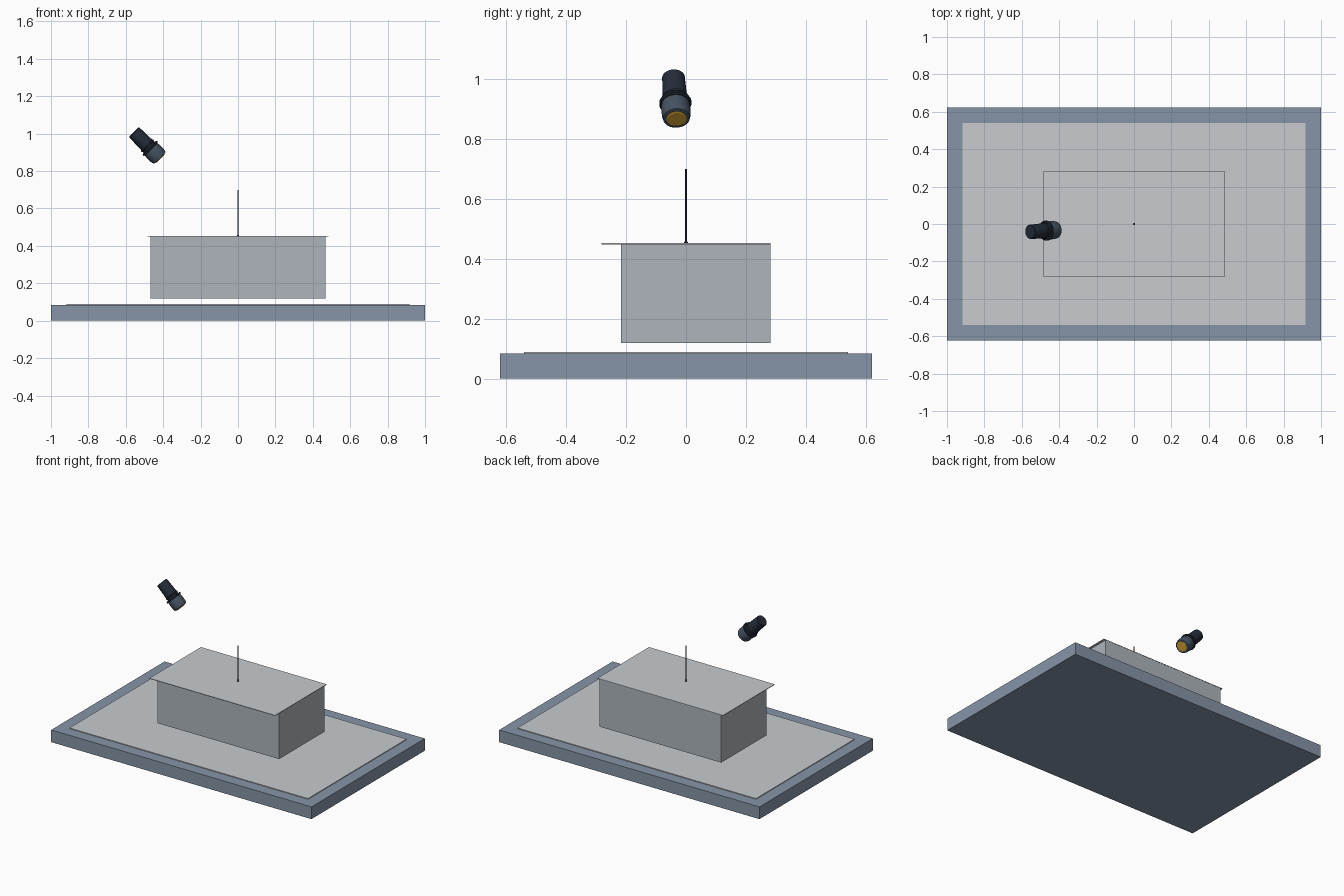
import bpy, bmesh, math
from mathutils import Vector

if "Cube" in bpy.data.objects:
    bpy.data.objects.remove(bpy.data.objects["Cube"])


def material(name, rgb):
    m = bpy.data.materials.new(name)
    m.diffuse_color = (*rgb, 1)
    m.use_nodes = True
    m.node_tree.nodes["Principled BSDF"].inputs["Base Color"].default_value = m.diffuse_color
    return m


SLATE = material("slate_blue", (0.24, 0.30, 0.39))
PALE = material("pale_grey", (0.58, 0.60, 0.63))
PANEL = material("panel_grey", (0.42, 0.46, 0.50))
NAVY = material("dark_navy", (0.018, 0.026, 0.042))
STEEL = material("head_slate", (0.06, 0.085, 0.12))
AMBER = material("amber", (0.60, 0.33, 0.03))


def add_object(name, bm, mat):
    bmesh.ops.recalc_face_normals(bm, faces=bm.faces)
    me = bpy.data.meshes.new(name)
    bm.to_mesh(me)
    bm.free()
    ob = bpy.data.objects.new(name, me)
    me.materials.append(mat)
    bpy.context.collection.objects.link(ob)
    return ob


def box(name, lo, hi, mat):
    bm = bmesh.new()
    bmesh.ops.create_cube(bm, size=1)
    for v in bm.verts:
        v.co = Vector([(a + b) / 2 + c * (b - a) for a, b, c in zip(lo, hi, v.co)])
    return add_object(name, bm, mat)


def lathe(name, profile, mat, origin=(0, 0, 0), axis=(0, 0, 1), sides=28):
    """Closed turned solid from (radius, distance) pairs along the axis."""
    bm = bmesh.new()
    rings = [[bm.verts.new((r * math.cos(2 * math.pi * i / sides),
                            r * math.sin(2 * math.pi * i / sides), h))
              for i in range(sides)] for r, h in profile]
    for a, b in zip(rings, rings[1:]):
        for i in range(sides):
            j = (i + 1) % sides
            bm.faces.new((a[i], a[j], b[j], b[i]))
    bm.faces.new(rings[0][::-1])
    bm.faces.new(rings[-1])
    ob = add_object(name, bm, mat)
    ob.location = origin
    ob.rotation_euler = Vector(axis).to_track_quat('Z', 'Y').to_euler()
    bpy.ops.object.select_all(action='DESELECT')
    ob.select_set(True)
    bpy.context.view_layer.objects.active = ob
    bpy.ops.object.shade_smooth_by_angle(angle=math.radians(30))
    return ob


# Plinth and its inset top sheet
box("base_plinth", (-1, -0.622, 0), (1, 0.622, 0.085), SLATE)
box("base_sheet", (-0.917, -0.541, 0.085), (0.917, 0.541, 0.09), PALE)

# Floating block with an overhanging thin lid
box("block", (-0.468, -0.217, 0.12), (0.468, 0.282, 0.449), PANEL)
box("lid", (-0.483, -0.283, 0.449), (0.483, 0.283, 0.453), PALE)

# Mast standing on the lid
lathe("mast", [(0.006, 0.453), (0.006, 0.457), (0.0028, 0.459), (0.0028, 0.70)],
      NAVY, sides=12)

# Spotlight aimed at the middle of the lid
rear = Vector((-0.556, -0.042, 1.008))
aim = Vector((0, 0, 0.45)) - rear
lathe("lamp_body", [(0.036, 0), (0.038, 0.002), (0.041, 0.105), (0.041, 0.14)],
      NAVY, rear, aim)
for i, (h, r) in enumerate([(0.096, 0.045), (0.117, 0.054)]):
    lathe(f"lamp_collar_{i + 1}", [(r - 0.004, h), (r, h + 0.003), (r, h + 0.009),
                                   (r - 0.004, h + 0.012)], NAVY, rear, aim)
lathe("lamp_head", [(0.046, 0.128), (0.0485, 0.14), (0.0485, 0.178), (0.045, 0.194),
                    (0.035, 0.196)], STEEL, rear, aim)
lathe("lamp_lens", [(0.034, 0.19), (0.034, 0.198), (0.031, 0.200)], AMBER, rear, aim)
